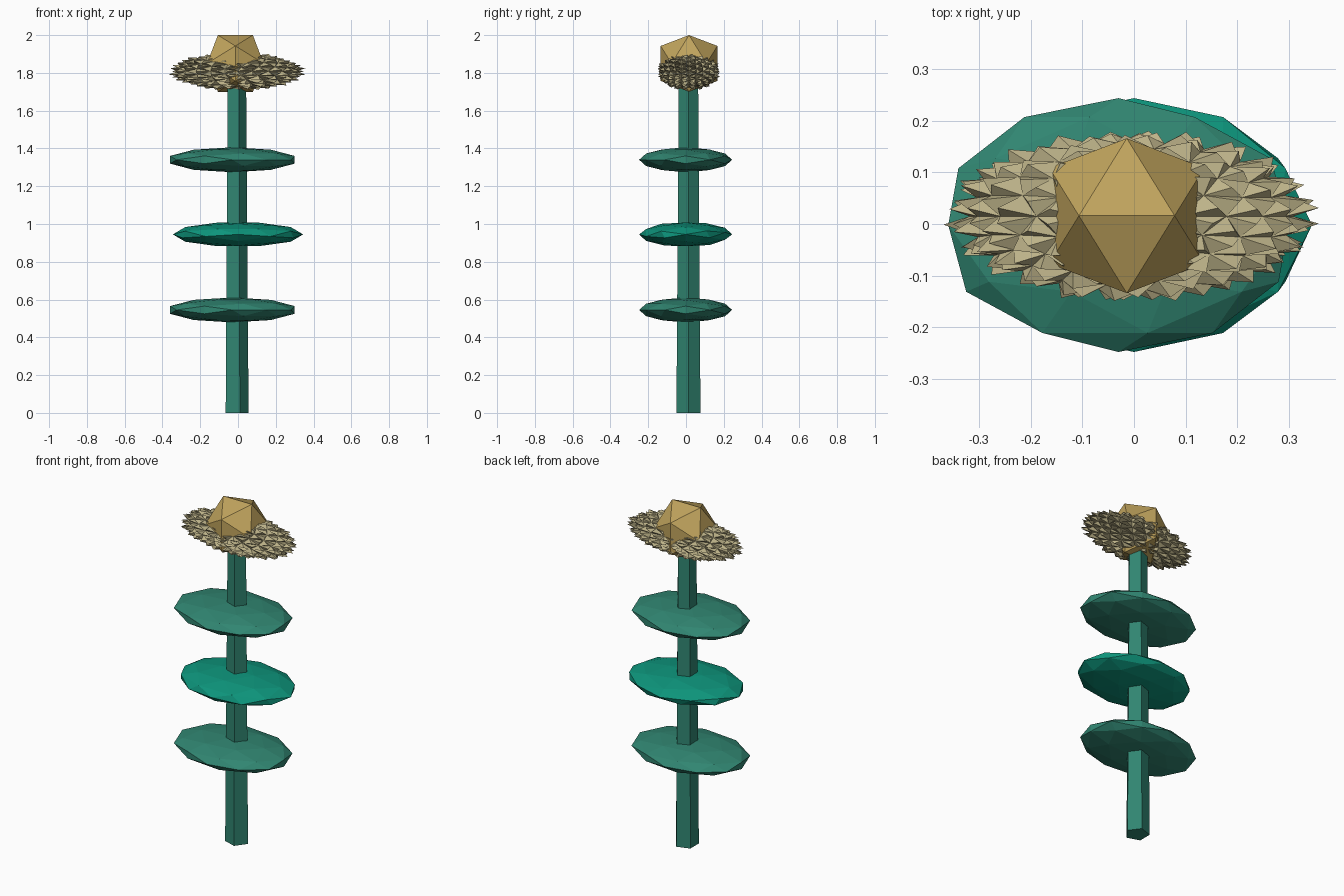
import bpy, bmesh, math, random
from mathutils import Matrix, Vector

if "Cube" in bpy.data.objects:
    bpy.data.objects.remove(bpy.data.objects["Cube"])

random.seed(4)


def material(name, rgb):
    m = bpy.data.materials.new(name)
    m.diffuse_color = (*rgb, 1)
    m.use_nodes = True
    m.node_tree.nodes["Principled BSDF"].inputs["Base Color"].default_value = m.diffuse_color
    return m


def finish(bm, name, mat):
    bmesh.ops.recalc_face_normals(bm, faces=bm.faces)
    me = bpy.data.meshes.new(name)
    bm.to_mesh(me)
    bm.free()
    me.materials.append(mat)
    ob = bpy.data.objects.new(name, me)
    bpy.context.collection.objects.link(ob)


def place(bm, centre, radii, spin=0):
    # ball pole towards y, spun about y, then flattened and moved
    m = (Matrix.Translation(centre) @ Matrix.Diagonal((*radii, 1))
         @ Matrix.Rotation(spin, 4, 'Y') @ Matrix.Rotation(math.pi / 2, 4, 'X'))
    bm.transform(m)


green = material("green", (0.030, 0.235, 0.165))
bright = material("bright_green", (0.004, 0.30, 0.20))
tan = material("tan", (0.51, 0.45, 0.25))
gold = material("gold", (0.53, 0.37, 0.11))

# Stem: tapered five-sided post
bm = bmesh.new()
bmesh.ops.create_cone(bm, cap_ends=True, segments=5, radius1=0.067, radius2=0.054, depth=1.76)
bm.transform(Matrix.Translation((-0.011, 0.013, 0.88)) @ Matrix.Rotation(-math.pi / 2, 4, 'Z'))
finish(bm, "stem", green)

# Leaves: three flattened faceted discs
for name, x, z, rx, spin, mat in (("lower_leaf", -0.03, 0.545, 0.347, 0, green),
                                  ("middle_leaf", 0.0, 0.945, 0.345, math.pi / 10, bright),
                                  ("upper_leaf", -0.03, 1.34, 0.347, 0, green)):
    bm = bmesh.new()
    bmesh.ops.create_icosphere(bm, subdivisions=2, radius=1)
    place(bm, (x, -0.002, z), (rx, 0.246, 0.066), spin)
    finish(bm, name, mat)

# Petals: flattened ball with a small spike on each facet
bm = bmesh.new()
bmesh.ops.create_icosphere(bm, subdivisions=3, radius=0.91)
for v in bmesh.ops.poke(bm, faces=bm.faces[:])["verts"]:
    v.co = v.co.normalized() * random.uniform(1.0, 1.08)
place(bm, (-0.005, 0.015, 1.808), (0.345, 0.16, 0.097))
finish(bm, "petals", tan)

# Flower centre: icosahedron with its top edge along x
a, b = 0.0927, 0.15
bm = bmesh.new()
for s in (-1, 1):
    for t in (-1, 1):
        for p in ((s * a, 0, t * b), (0, s * b, t * a), (s * b, t * a, 0)):
            bm.verts.new(Vector(p) + Vector((-0.014, 0.016, 1.85)))
bmesh.ops.convex_hull(bm, input=bm.verts[:])
finish(bm, "flower_centre", gold)
